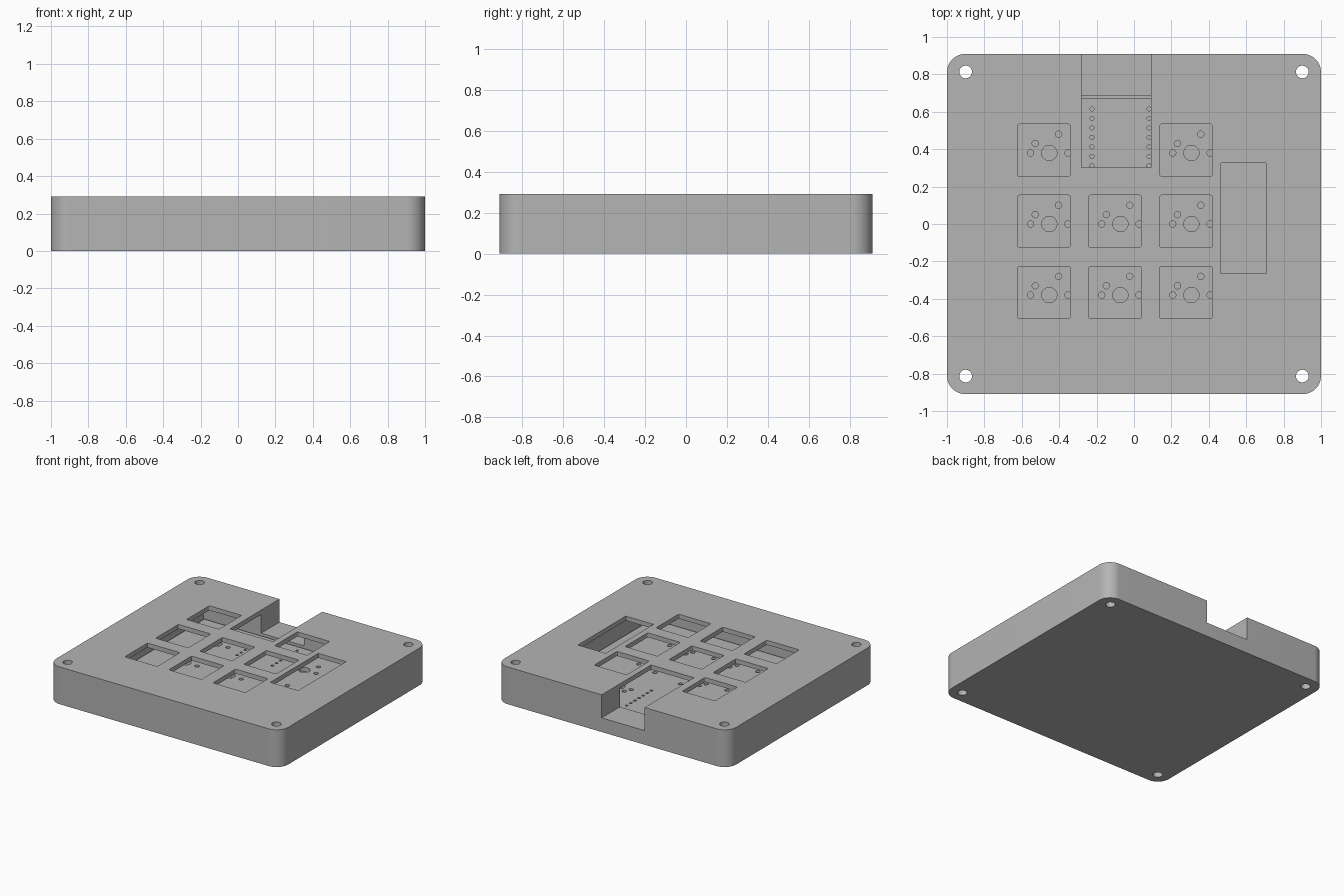
import bpy
import bmesh
from mathutils import Matrix

if "Cube" in bpy.data.objects:
    bpy.data.objects.remove(bpy.data.objects["Cube"])

HEIGHT = 0.29
PLATE = 0.035          # thickness of the top plate
PITCH = 0.38           # key spacing
KEYS = [(i, j) for i in (-1, 0, 1) for j in (-1, 0, 1) if (i, j) != (0, 1)]

grey = bpy.data.materials.new("case grey")
grey.use_nodes = True
colour = (0.46, 0.46, 0.46, 1)
grey.diffuse_color = colour
grey.node_tree.nodes["Principled BSDF"].inputs["Base Color"].default_value = colour


def add_box(bm, x0, x1, y0, y1, z0, z1, radius=0, segments=4):
    """Box with optionally rounded vertical corners."""
    m = Matrix.Translation(((x0 + x1) / 2, (y0 + y1) / 2, (z0 + z1) / 2))
    m = m @ Matrix.Diagonal((x1 - x0, y1 - y0, z1 - z0, 1))
    verts = bmesh.ops.create_cube(bm, size=1, matrix=m)["verts"]
    if radius:
        edges = {e for v in verts for e in v.link_edges
                 if abs(e.verts[0].co.z - e.verts[1].co.z) > 0.001}
        bmesh.ops.bevel(bm, geom=list(edges), offset=radius, segments=segments,
                        profile=0.5, affect='EDGES')


def add_drill(bm, x, y, radius, z0, z1, sides=24):
    bmesh.ops.create_cone(bm, cap_ends=True, segments=sides, radius1=radius,
                          radius2=radius, depth=z1 - z0,
                          matrix=Matrix.Translation((x, y, (z0 + z1) / 2)))


def make_object(name, bm):
    mesh = bpy.data.meshes.new(name)
    bm.to_mesh(mesh)
    bm.free()
    mesh.materials.append(grey)
    obj = bpy.data.objects.new(name, mesh)
    bpy.context.collection.objects.link(obj)
    return obj


def cut(target, bm):
    """Subtract the solids in bm from the target, then drop the cutter."""
    cutter = make_object("cutter", bm)
    cutter.hide_render = True
    mod = target.modifiers.new("cut", 'BOOLEAN')
    mod.operation = 'DIFFERENCE'
    mod.solver = 'EXACT'
    mod.object = cutter
    bpy.ops.object.select_all(action='DESELECT')
    bpy.context.view_layer.objects.active = target
    target.select_set(True)
    bpy.ops.object.modifier_apply(modifier=mod.name)
    bpy.data.objects.remove(cutter)


def smooth(obj):
    bpy.ops.object.select_all(action='DESELECT')
    obj.select_set(True)
    bpy.context.view_layer.objects.active = obj
    bpy.ops.object.shade_smooth_by_angle()


# Case: rounded block
bm = bmesh.new()
add_box(bm, -1, 1, -0.91, 0.91, 0, HEIGHT, 0.1, 12)
case = make_object("case", bm)

# Hollow inside under the top plate
bm = bmesh.new()
add_box(bm, -0.775, 0.775, -0.685, 0.685, 0.06, HEIGHT - PLATE)
cut(case, bm)

# Key openings, display window and corner screw holes
bm = bmesh.new()
for i, j in KEYS:
    x, y = -0.102 + i * PITCH, 0.014 + j * PITCH
    add_box(bm, x - 0.14, x + 0.14, y - 0.14, y + 0.14, 0.2, 0.4, 0.01, 3)
add_box(bm, 0.465, 0.705, -0.265, 0.325, 0.2, 0.4)
for sx in (-1, 1):
    for sy in (-1, 1):
        add_drill(bm, sx * 0.9, sy * 0.813, 0.034, -0.1, 0.4, 32)
cut(case, bm)

# Cable notch through the back wall
bm = bmesh.new()
add_box(bm, -0.28, 0.09, 0.302, 1.1, 0.11, 0.4)
cut(case, bm)
smooth(case)

# Circuit board with switch and controller pin holes
bm = bmesh.new()
add_box(bm, -0.76, 0.76, -0.67, 0.67, 0.06, 0.097)
board = make_object("circuit_board", bm)
bm = bmesh.new()
for i, j in KEYS:
    x, y = -0.073 + i * PITCH, j * PITCH
    add_drill(bm, x, y, 0.041, 0.065, 0.2)
    for dx, dy in ((-0.1, 0), (0.1, 0), (0.05, 0.1), (-0.075, 0.05)):
        add_drill(bm, x + dx, y + dy, 0.017, 0.065, 0.2, 16)
for x in (-0.225, 0.08):
    for k in range(7):
        add_drill(bm, x, 0.311 + k * 0.0507, 0.011, 0.065, 0.2, 12)
cut(board, bm)
smooth(board)
